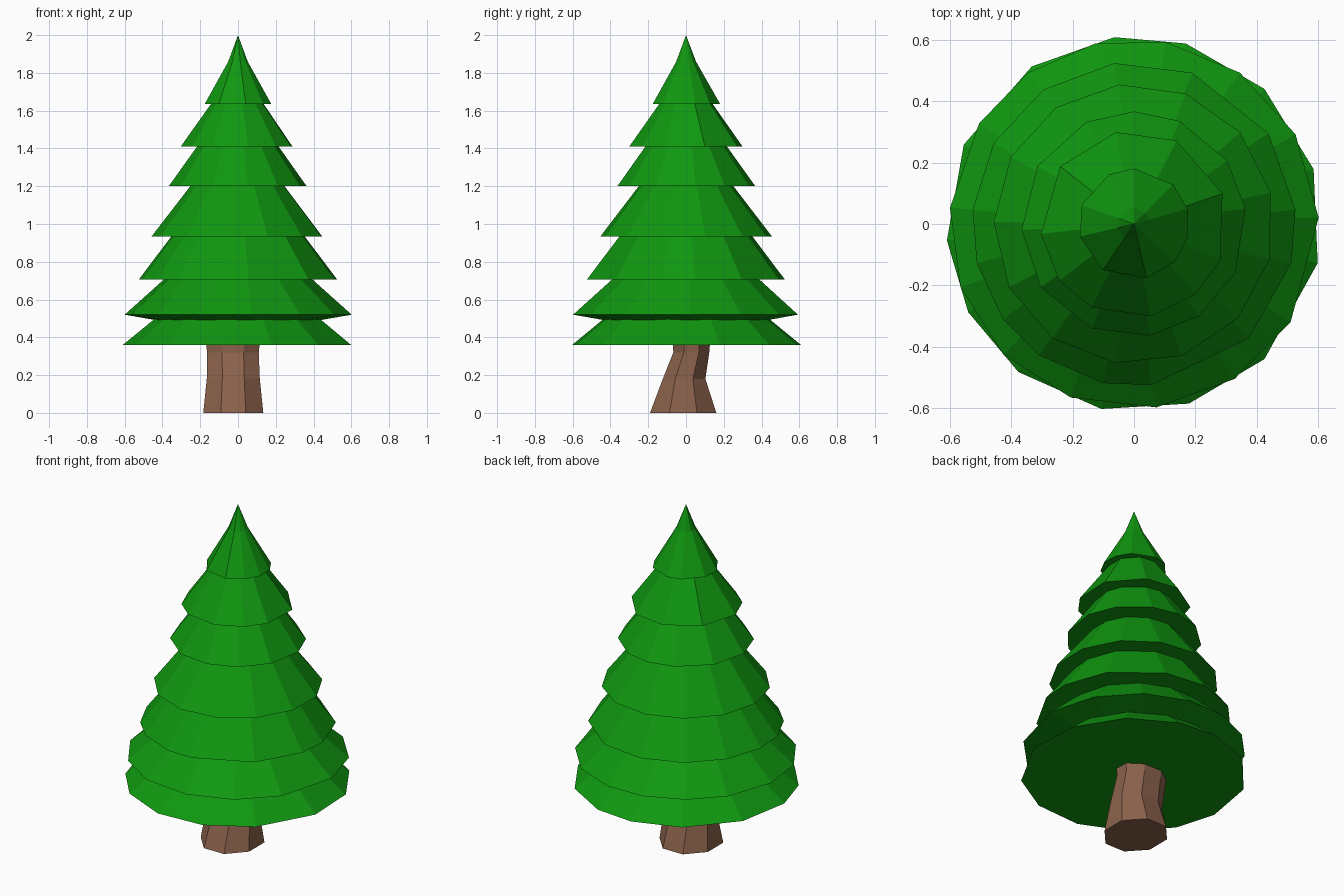
import bpy
import bmesh
from math import cos, sin, radians

cube = bpy.data.objects.get("Cube")
if cube:
    bpy.data.objects.remove(cube, do_unlink=True)


def make_material(name, color):
    mat = bpy.data.materials.new(name)
    mat.use_nodes = True
    mat.diffuse_color = color
    mat.node_tree.nodes["Principled BSDF"].inputs["Base Color"].default_value = color
    return mat


def loft(name, rings, mat, tip=None):
    """Skin matching rings of points, closing the bottom and the top (or a tip)."""
    bm = bmesh.new()
    loops = [[bm.verts.new(p) for p in ring] for ring in rings]
    count = len(loops[0])
    for low, high in zip(loops, loops[1:]):
        for i in range(count):
            j = (i + 1) % count
            bm.faces.new((low[i], low[j], high[j], high[i]))
    bm.faces.new(loops[0][::-1])
    if tip:
        apex = bm.verts.new(tip)
        for i in range(count):
            bm.faces.new((loops[-1][i], loops[-1][(i + 1) % count], apex))
    else:
        bm.faces.new(loops[-1])
    bmesh.ops.recalc_face_normals(bm, faces=bm.faces)
    mesh = bpy.data.meshes.new(name)
    bm.to_mesh(mesh)
    bm.free()
    mesh.materials.append(mat)
    obj = bpy.data.objects.new(name, mesh)
    bpy.context.collection.objects.link(obj)
    return obj


def ring(angles, z, rx, ry=None, cx=0, cy=0):
    ry = rx if ry is None else ry
    return [(cx + rx * cos(radians(a)), cy + ry * sin(radians(a)), z) for a in angles]


def spaced(count, start):
    return [start + i * 360 / count for i in range(count)]


green = make_material("pine green", (0.005, 0.31, 0.005, 1))
brown = make_material("bark brown", (0.26, 0.122, 0.072, 1))

# Foliage: (corner angles, (height, radius) profile) from the bottom skirt up
tiers = [
    ([-12, 17, 46, 74, 96, 123, 155, 185, 208, 232, 260, 287, 314],
     [(0.36, 0.612), (0.5, 0.44)]),
    ([2, 29, 55, 80, 102, 125, 147, 175, 200, 225, 250, 277, 303, 328],
     [(0.49, 0.43), (0.52, 0.602), (0.71, 0.39)]),
    ([5, 34, 69, 97, 124, 150, 175, 194, 216, 234, 259, 276, 315, 346],
     [(0.705, 0.528), (0.94, 0.35)]),
    (spaced(13, 13), [(0.935, 0.457), (1.21, 0.245)]),
    ([8, 34, 66, 90, 115, 149, 183, 214, 248, 278, 305, 334],
     [(1.2, 0.367), (1.42, 0.21)]),
    ([19, 63, 101, 142, 186, 217, 243, 280, 311, 337],
     [(1.41, 0.305), (1.645, 0.137)]),
    ([16, 45, 90, 117, 160, 193, 236, 283, 317, 347],
     [(1.635, 0.181), (1.86, 0.053)]),
]
for i, (angles, profile) in enumerate(tiers):
    top = (0, 0, 2) if i == len(tiers) - 1 else None
    loft(f"foliage_tier_{i + 1}", [ring(angles, z, r) for z, r in profile], green, top)

# Trunk: leaning, pinched in the middle and flared at the foot
corners = spaced(8, 22.5)
trunk_sections = [
    (0, 0.172, 0.19, -0.025, -0.015),
    (0.18, 0.152, 0.122, -0.025, -0.01),
    (0.32, 0.148, 0.103, -0.027, 0.028),
    (0.4, 0.158, 0.108, -0.027, 0.03),
]
loft("trunk", [ring(corners, *section) for section in trunk_sections], brown)
